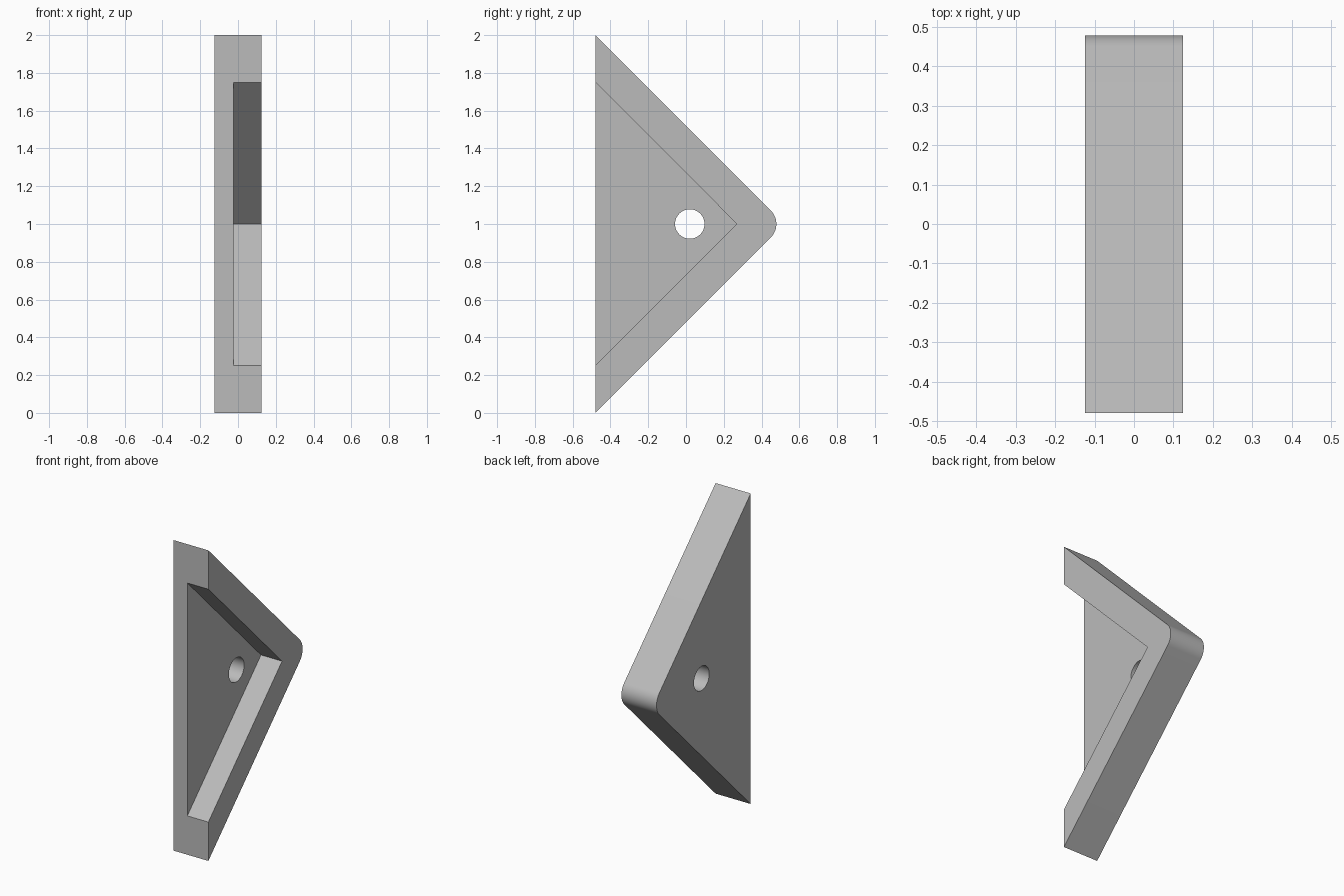
import bpy, bmesh, math

cube = bpy.data.objects.get("Cube")
if cube:
    bpy.data.objects.remove(cube, do_unlink=True)

HALF_W = 0.125      # half thickness along x
FRONT = -0.48       # flat front edge
RADIUS = 0.1        # rounded corner
FLOOR = -0.025      # recess floor

grey = bpy.data.materials.new("light_grey")
grey.use_nodes = True
colour = (0.5, 0.5, 0.5, 1)
grey.diffuse_color = colour
grey.node_tree.nodes["Principled BSDF"].inputs["Base Color"].default_value = colour


def prism(name, outline, x0, x1):
    """Extrude a (y, z) outline along x."""
    bm = bmesh.new()
    face = bm.faces.new([bm.verts.new((x0, y, z)) for y, z in outline])
    moved = bmesh.ops.extrude_face_region(bm, geom=[face])["geom"]
    bmesh.ops.translate(bm, vec=(x1 - x0, 0, 0),
                        verts=[v for v in moved if isinstance(v, bmesh.types.BMVert)])
    bmesh.ops.recalc_face_normals(bm, faces=bm.faces)
    mesh = bpy.data.meshes.new(name)
    bm.to_mesh(mesh)
    bm.free()
    mesh.materials.append(grey)
    obj = bpy.data.objects.new(name, mesh)
    bpy.context.collection.objects.link(obj)
    return obj


def arc(y, z, r, start, end, steps):
    angles = [math.radians(start + (end - start) * i / steps) for i in range(steps + 1)]
    return [(y + r * math.cos(a), z + r * math.sin(a)) for a in angles]


# Triangular bracket with a rounded right-angled corner
corner_y = FRONT + 1 - RADIUS * math.sqrt(2)
outline = [(FRONT, 2), (FRONT, 0)] + arc(corner_y, 1, RADIUS, -45, 45, 16)
bracket = prism("corner_bracket", outline, -HALF_W, HALF_W)

# Recess, open to the front and left side, and the screw hole
over = 0.1
recess = prism("recess_cutter", [(FRONT - over, 1.75 + over), (FRONT - over, 0.25 - over),
                                 (FRONT + 0.75, 1)], FLOOR, HALF_W + over)
hole = prism("hole_cutter", arc(0.02, 1, 0.078, 0, 360, 48)[:-1], -0.3, 0.3)

for cutter in (recess, hole):
    cutter.hide_render = True
    mod = bracket.modifiers.new(cutter.name, "BOOLEAN")
    mod.operation = "DIFFERENCE"
    mod.solver = "EXACT"
    mod.object = cutter

# Bake the cuts and drop the cutters
graph = bpy.context.evaluated_depsgraph_get()
baked = bpy.data.meshes.new_from_object(bracket.evaluated_get(graph))
bracket.modifiers.clear()
bracket.data = baked
for cutter in (recess, hole):
    bpy.data.objects.remove(cutter, do_unlink=True)

# Smooth the rounded corner and the hole, keeping edges sharp
bpy.ops.object.select_all(action="DESELECT")
bracket.select_set(True)
bpy.context.view_layer.objects.active = bracket
bpy.ops.object.shade_smooth_by_angle(angle=math.radians(30))
